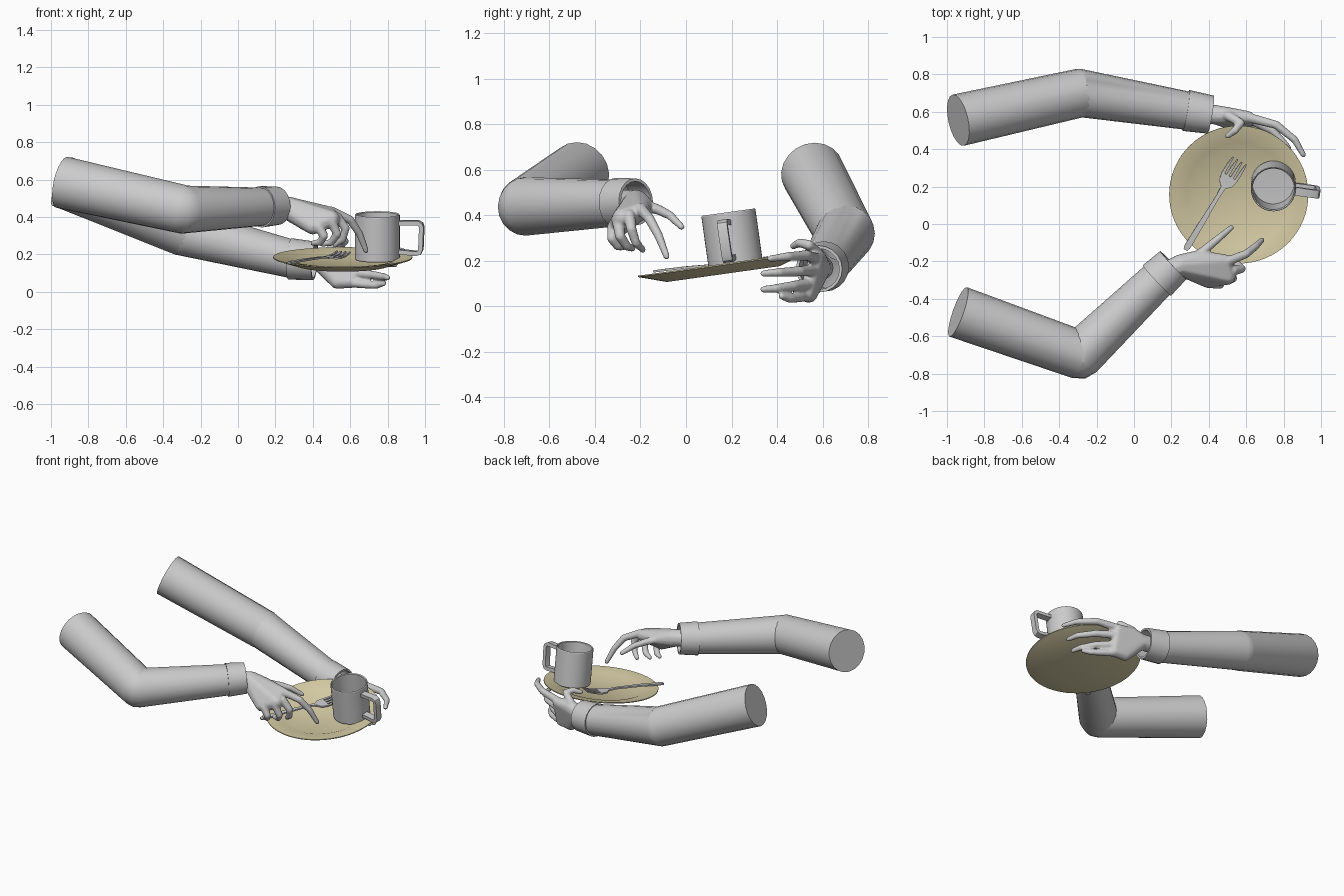
import bpy, bmesh, math
from mathutils import Vector, Matrix

old = bpy.data.objects.get("Cube")
if old:
    bpy.data.objects.remove(old, do_unlink=True)


def material(name, rgb):
    m = bpy.data.materials.new(name)
    m.use_nodes = True
    m.diffuse_color = (*rgb, 1)
    m.node_tree.nodes["Principled BSDF"].inputs["Base Color"].default_value = (*rgb, 1)
    return m


GREY = material("pale grey", (0.6, 0.6, 0.6))
CREAM = material("cream", (0.68, 0.61, 0.38))


def finish(name, bm, mat, angle=40, matrix=Matrix()):
    bmesh.ops.recalc_face_normals(bm, faces=bm.faces)
    mesh = bpy.data.meshes.new(name)
    bm.to_mesh(mesh)
    bm.free()
    mesh.materials.append(mat)
    obj = bpy.data.objects.new(name, mesh)
    obj.matrix_world = matrix
    bpy.context.collection.objects.link(obj)
    bpy.ops.object.select_all(action='DESELECT')
    obj.select_set(True)
    bpy.context.view_layer.objects.active = obj
    bpy.ops.object.shade_smooth_by_angle(angle=math.radians(angle))
    return obj


def skin(bm, rings, closed=False):
    """Bridge successive rings of equal length with quads."""
    n = len(rings[0])
    pairs = list(zip(rings, rings[1:]))
    if closed:
        pairs.append((rings[-1], rings[0]))
    for a, b in pairs:
        for i in range(n):
            j = (i + 1) % n
            bm.faces.new((a[i], a[j], b[j], b[i]))


def ring(bm, centre, direction, radius, sides=20):
    d = Vector(direction).normalized()
    u = d.cross(Vector((0, 0, 1))).normalized()
    v = u.cross(d)
    angles = [math.tau * i / sides for i in range(sides)]
    return [bm.verts.new(Vector(centre) + radius * (u * math.cos(a) + v * math.sin(a)))
            for a in angles]


def lathe(name, profile, mat, matrix, sides=48):
    bm = bmesh.new()
    verts = [bm.verts.new((r, 0, z)) for r, z in profile]
    edges = [bm.edges.new(e) for e in zip(verts, verts[1:])]
    bmesh.ops.spin(bm, geom=verts + edges, cent=(0, 0, 0), axis=(0, 0, 1),
                   angle=math.tau, steps=sides)
    bmesh.ops.remove_doubles(bm, verts=bm.verts, dist=0.0001)
    return finish(name, bm, mat, 30, matrix)


def ribbon(bm, points, thick, offset=0):
    """Flat bar along (x, z, half width) points, wide in y."""
    rings = []
    for i, (x, z, w) in enumerate(points):
        a, b = points[max(i - 1, 0)], points[min(i + 1, len(points) - 1)]
        t = Vector((b[0] - a[0], 0, b[1] - a[1])).normalized()
        n = Vector((-t.z, 0, t.x)) * thick / 2
        c = Vector((x, offset, z))
        side = Vector((0, w, 0))
        rings.append([bm.verts.new(p) for p in
                      (c + n + side, c + n - side, c - n - side, c - n + side)])
    skin(bm, rings)
    bm.faces.new(rings[0])
    bm.faces.new(rings[-1])


# Sleeves: two straight lengths meeting at a folded elbow, with a turned cuff
def arm(side, shoulder, elbow, wrist, cuff_end):
    s, e, w, c = map(Vector, (shoulder, elbow, wrist, cuff_end))
    bm = bmesh.new()
    d1, d2 = e - s, w - e
    rings = [ring(bm, s, d1, 0.14), ring(bm, e, d1, 0.13), ring(bm, e, d1.normalized() + d2.normalized(), 0.13),
             ring(bm, e, d2, 0.128), ring(bm, w, d2, 0.102)]
    skin(bm, rings)
    bm.faces.new(rings[0])
    finish(side + "_sleeve", bm, GREY, 50)
    bm = bmesh.new()
    d = c - w
    skin(bm, [ring(bm, w - d * 0.1, d, 0.111), ring(bm, c, d, 0.103),
              ring(bm, c, d, 0.09), ring(bm, w - d * 0.1, d, 0.094)], closed=True)
    finish(side + "_cuff", bm, GREY, 40)


arm("right", (-0.94, -0.47, 0.585), (-0.29, -0.70, 0.44), (0.13, -0.295, 0.455), (0.21, -0.22, 0.46))
arm("left", (-0.94, 0.555, 0.59), (-0.29, 0.70, 0.32), (0.29, 0.605, 0.175), (0.41, 0.585, 0.165))


# Hands: hulls around balls (x, y, z, radius), fused into one smooth skin
def hull(bm, balls):
    part = bmesh.new()
    for x, y, z, r in balls:
        bmesh.ops.create_icosphere(part, subdivisions=2, radius=r,
                                   matrix=Matrix.Translation((x, y, z)))
    bmesh.ops.delete(part, geom=part.edges[:], context='EDGES_FACES')
    out = bmesh.ops.convex_hull(part, input=part.verts[:])
    loose = [v for v in part.verts if not v.link_faces]
    bmesh.ops.delete(part, geom=loose, context='VERTS')
    temp = bpy.data.meshes.new("hull_part")
    part.to_mesh(temp)
    part.free()
    bm.from_mesh(temp)
    bpy.data.meshes.remove(temp)


def hand(name, palm, fingers):
    bm = bmesh.new()
    for group in palm:
        hull(bm, group)
    for path in fingers:
        radii = [0.027, 0.023, 0.02, 0.015]
        balls = [(*p, r) for p, r in zip(path, radii)]
        for pair in zip(balls, balls[1:]):
            hull(bm, pair)
    obj = finish(name, bm, GREY, 180)
    fuse = obj.modifiers.new("fuse", 'REMESH')
    fuse.mode = 'VOXEL'
    fuse.voxel_size = 0.007
    fuse.use_smooth_shade = True
    soften = obj.modifiers.new("soften", 'SMOOTH')
    soften.iterations = 5


hand("right_hand",
     [[(0.16, -0.26, 0.46, 0.055), (0.25, -0.22, 0.455, 0.058)],
      [(0.25, -0.22, 0.455, 0.06), (0.48, -0.20, 0.42, 0.04), (0.50, -0.28, 0.39, 0.045),
       (0.40, -0.30, 0.35, 0.045), (0.34, -0.18, 0.44, 0.04)]],
     [[(0.34, -0.17, 0.44), (0.40, -0.12, 0.425), (0.46, -0.07, 0.40), (0.52, -0.02, 0.35)],
      [(0.50, -0.20, 0.43), (0.60, -0.16, 0.385), (0.65, -0.12, 0.31), (0.685, -0.085, 0.22)],
      [(0.53, -0.25, 0.40), (0.575, -0.24, 0.34), (0.56, -0.22, 0.28), (0.52, -0.19, 0.25)],
      [(0.50, -0.30, 0.38), (0.53, -0.29, 0.31), (0.50, -0.26, 0.265), (0.45, -0.235, 0.255)],
      [(0.43, -0.32, 0.35), (0.46, -0.325, 0.30), (0.44, -0.30, 0.265), (0.40, -0.275, 0.26)]])

hand("left_hand",
     [[(0.34, 0.595, 0.17, 0.055), (0.43, 0.585, 0.17, 0.053)],
      [(0.43, 0.585, 0.17, 0.053), (0.61, 0.57, 0.20, 0.035), (0.61, 0.53, 0.055, 0.035),
       (0.50, 0.58, 0.20, 0.045), (0.53, 0.54, 0.055, 0.04)]],
     [[(0.50, 0.58, 0.23), (0.57, 0.54, 0.27), (0.54, 0.50, 0.28), (0.50, 0.47, 0.265)],
      [(0.61, 0.57, 0.21), (0.76, 0.53, 0.225), (0.86, 0.45, 0.22), (0.905, 0.37, 0.21)],
      [(0.62, 0.56, 0.16), (0.74, 0.50, 0.155), (0.82, 0.41, 0.15), (0.84, 0.34, 0.145)],
      [(0.62, 0.54, 0.10), (0.72, 0.47, 0.09), (0.78, 0.40, 0.08), (0.80, 0.34, 0.075)],
      [(0.60, 0.53, 0.05), (0.68, 0.49, 0.04), (0.74, 0.455, 0.035), (0.78, 0.42, 0.045)]])

# Plate, tipped slightly towards the front
tilt = Matrix.Rotation(math.radians(8), 4, 'X')
plate_frame = Matrix.Translation((0.56, 0.157, 0.187)) @ tilt
lathe("plate", [(0, -0.045), (0.25, -0.045), (0.372, -0.006), (0.372, 0), (0.28, -0.014),
                (0.235, -0.035), (0, -0.035)], CREAM, plate_frame, 64)

# Mug with a squared handle
mug_frame = Matrix.Translation((0.745, 0.22, 0.172)) @ tilt
lathe("mug", [(0, 0), (0.116, 0), (0.12, 0.006), (0.12, 0.24), (0.117, 0.245),
              (0.111, 0.24), (0.111, 0.02), (0, 0.014)], GREY, mug_frame, 40)
bm = bmesh.new()
ribbon(bm, [(x, z, 0.022) for x, z in
            [(0.113, 0.2), (0.22, 0.204), (0.235, 0.195), (0.24, 0.18),
             (0.235, 0.06), (0.227, 0.043), (0.21, 0.038), (0.113, 0.046)]], 0.024)
finish("mug_handle", bm, GREY, 40, mug_frame @ Matrix.Rotation(math.radians(-8), 4, 'Z'))

# Fork resting across the plate
bm = bmesh.new()
ribbon(bm, [(0, 0.005, 0.011), (0.02, 0.005, 0.017), (0.15, 0.003, 0.015), (0.34, -0.006, 0.01),
            (0.39, -0.014, 0.013), (0.415, -0.018, 0.04), (0.46, -0.02, 0.049)], 0.01)
for k in range(4):
    ribbon(bm, [(0.455, -0.02, 0.008), (0.51, -0.016, 0.008), (0.56, -0.002, 0.004)],
           0.008, offset=(k - 1.5) * 0.027)
heading = Matrix.Rotation(math.atan2(0.48, 0.29), 4, 'Z')
finish("fork", bm, GREY, 40, plate_frame @ Matrix.Translation((-0.285, -0.297, 0.004)) @ heading)
